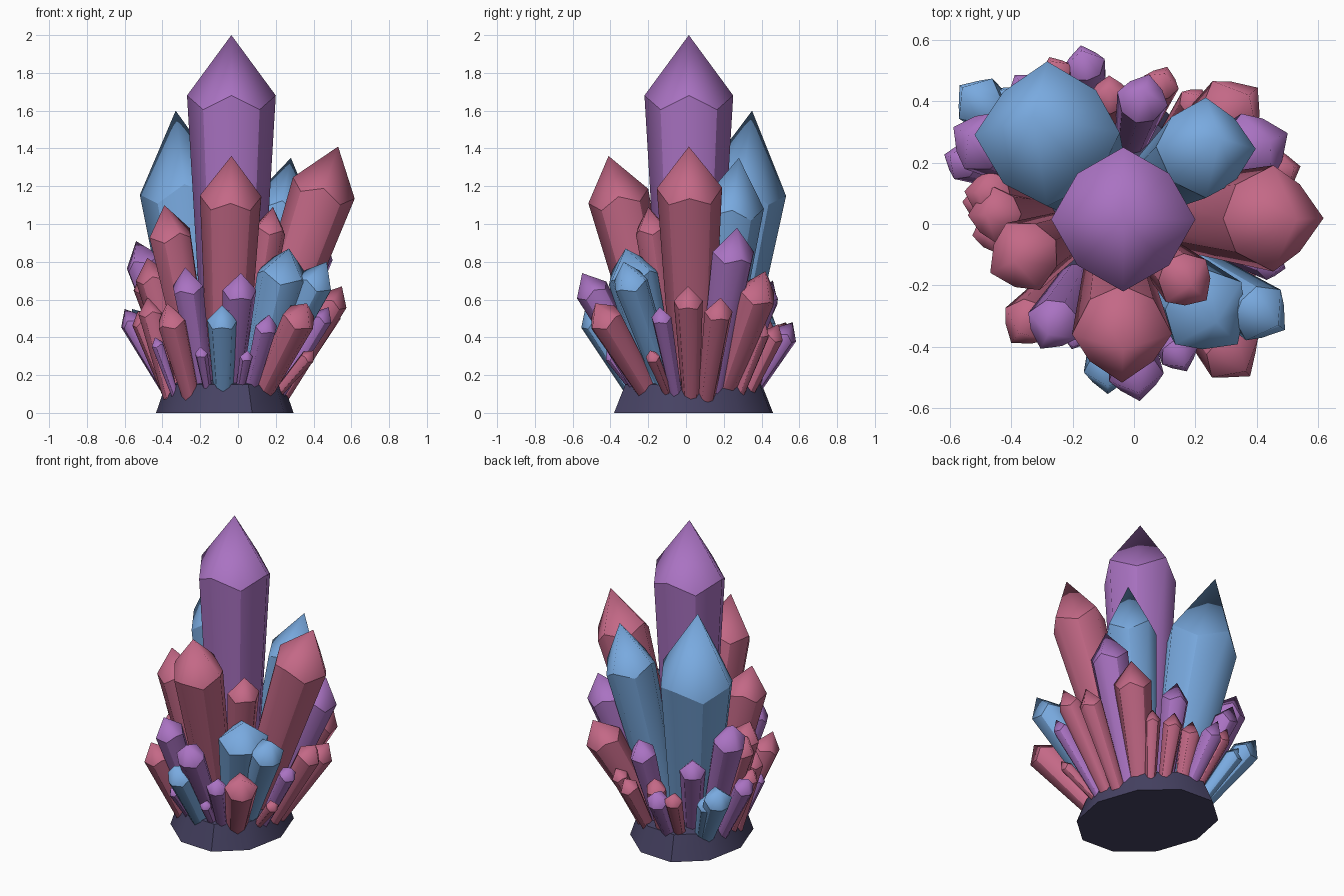
import bpy
import bmesh
import math
from mathutils import Matrix, Vector

if "Cube" in bpy.data.objects:
    bpy.data.objects.remove(bpy.data.objects["Cube"], do_unlink=True)

CENTRE = Vector((-0.07, 0.04, 0))


def make_material(name, colour):
    mat = bpy.data.materials.new(name)
    mat.use_nodes = True
    mat.diffuse_color = (*colour, 1)
    mat.node_tree.nodes["Principled BSDF"].inputs["Base Color"].default_value = (*colour, 1)
    return mat


def finish(bm, name, mat):
    bmesh.ops.recalc_face_normals(bm, faces=bm.faces)
    mesh = bpy.data.meshes.new(name)
    bm.to_mesh(mesh)
    bm.free()
    mesh.materials.append(mat)
    obj = bpy.data.objects.new(name, mesh)
    bpy.context.collection.objects.link(obj)
    return obj


def bridge(bm, lower, upper):
    """Join two rings of vertices with side faces."""
    count = len(lower)
    for i in range(count):
        j = (i + 1) % count
        bm.faces.new((lower[i], lower[j], upper[j], upper[i]))


def crystal(name, mat, root, tip, radius, facing, cap):
    """Flared eight-sided shaft with a zigzag shoulder and a pointed cap."""
    axis = (tip - root).normalized()
    u = (facing - axis * facing.dot(axis)).normalized()
    v = axis.cross(u)
    shoulder = tip - axis * radius * cap
    bm = bmesh.new()

    def ring(centre, r, zigzag):
        verts = []
        for i in range(8):
            a = math.tau * i / 8
            lift = axis * zigzag * (1 if i % 2 == 0 else -1)
            reach = r if i % 2 == 0 else r * 0.9
            verts.append(bm.verts.new(centre + (u * math.cos(a) + v * math.sin(a)) * reach + lift))
        return verts

    bottom = ring(root, radius * 0.6, 0)
    top = ring(shoulder, radius, radius * 0.16)
    point = bm.verts.new(tip)
    bridge(bm, bottom, top)
    bm.faces.new(bottom[::-1])
    for i in range(8):
        bm.faces.new((top[i], top[(i + 1) % 8], point))

    # Cap blends all round, shaft facets blend across every second edge
    for face in bm.faces:
        face.smooth = True
    for edge in bm.edges:
        edge.smooth = point in edge.verts
    for i in range(0, 8, 2):
        bm.edges.get((bottom[i], top[i])).smooth = True
    return finish(bm, name, mat)


purple = make_material("purple crystal", (0.40, 0.17, 0.54))
rose = make_material("rose crystal", (0.55, 0.14, 0.24))
blue = make_material("blue crystal", (0.19, 0.40, 0.74))
stone = make_material("dark stone", (0.062, 0.055, 0.125))

# Oval rock base, longest from front to back with a slight turn
turn = Matrix.Rotation(math.radians(109), 3, "Z")
bm = bmesh.new()
rings = []
for r, z in ((1, 0), (0.86, 0.15), (0.5, 0.19)):
    rings.append([bm.verts.new(CENTRE + turn @ Vector((0.445 * r * math.cos(math.tau * i / 10),
                                                      0.355 * r * math.sin(math.tau * i / 10), z)))
                  for i in range(10)])
bridge(bm, rings[0], rings[1])
bridge(bm, rings[1], rings[2])
bm.faces.new(rings[0][::-1])
bm.faces.new(rings[2])
base = finish(bm, "rock_base", stone)
bpy.context.view_layer.objects.active = base
base.select_set(True)
bpy.ops.object.shade_smooth_by_angle(angle=math.radians(40))

# Central spire
crystal("central_spire", purple, Vector((-0.035, 0.015, 0.1)),
        Vector((-0.035, 0.015, 2)), 0.235, Vector((1, 0, 0)), 1.52)

# Surrounding crystals: tip position, shoulder radius, cap length if unusual
PURPLE = [
    (-0.54, 0.29, 0.91, 0.103), (-0.6, 0.22, 0.55, 0.065), (-0.17, 0.565, 0.48, 0.068),
    (-0.37, 0.46, 0.7, 0.077), (0.443, 0.27, 0.98, 0.12), (0.035, 0.435, 0.72, 0.085),
    (-0.28, -0.36, 0.77, 0.09), (0.015, -0.55, 0.74, 0.09), (0.165, -0.465, 0.52, 0.063),
    (0.48, -0.14, 0.56, 0.055), (-0.2, -0.4, 0.35, 0.035), (0.05, -0.42, 0.33, 0.035),
    (-0.44, -0.15, 0.4, 0.035),
]
ROSE = [
    (0.53, 0.015, 1.41, 0.173, 1.5), (-0.035, -0.41, 1.36, 0.163, 1.5),
    (-0.39, -0.12, 1.1, 0.122, 1.4), (0.185, -0.2, 1.09, 0.095), (-0.48, 0.03, 0.82, 0.09),
    (-0.505, 0.1, 0.76, 0.08), (-0.48, -0.03, 0.61, 0.067), (-0.375, -0.355, 0.58, 0.085),
    (0.365, -0.48, 0.58, 0.098, 1.1), (0.55, 0.01, 0.67, 0.077), (0.523, 0.183, 0.61, 0.076),
    (0.375, 0.42, 0.75, 0.112), (0.1, 0.49, 0.47, 0.06), (-0.08, 0.44, 0.5, 0.065),
    (-0.27, 0.53, 0.48, 0.055), (0.4, -0.19, 0.33, 0.04), (-0.53, 0.07, 0.54, 0.055),
    (0.21, 0.42, 0.48, 0.05),
]
BLUE = [
    (-0.33, 0.35, 1.6, 0.238, 1.95), (0.28, 0.28, 1.35, 0.165, 1.7), (0.27, -0.32, 0.87, 0.148, 1),
    (0.47, -0.33, 0.8, 0.1), (-0.085, -0.53, 0.57, 0.08), (-0.56, 0.445, 0.55, 0.085),
    (-0.46, 0.43, 0.47, 0.06),
]

for label, mat, entries in (("purple", purple, PURPLE), ("rose", rose, ROSE), ("blue", blue, BLUE)):
    for number, (x, y, z, radius, *cap) in enumerate(entries, 1):
        tip = Vector((x, y, z))
        outward = Vector((x, y, 0)) - CENTRE
        outward.normalize()
        # Taller crystals grow nearer the middle, the tallest share one facing
        spread = 0.14 if z > 1 else 0.22 if z > 0.68 else 0.29
        root = CENTRE + outward * spread + Vector((0, 0, 0.08))
        facing = Vector((1, 0, 0)) if z > 1.3 else outward
        crystal(f"{label}_crystal_{number}", mat, root, tip, radius, facing, cap[0] if cap else 1.3)
